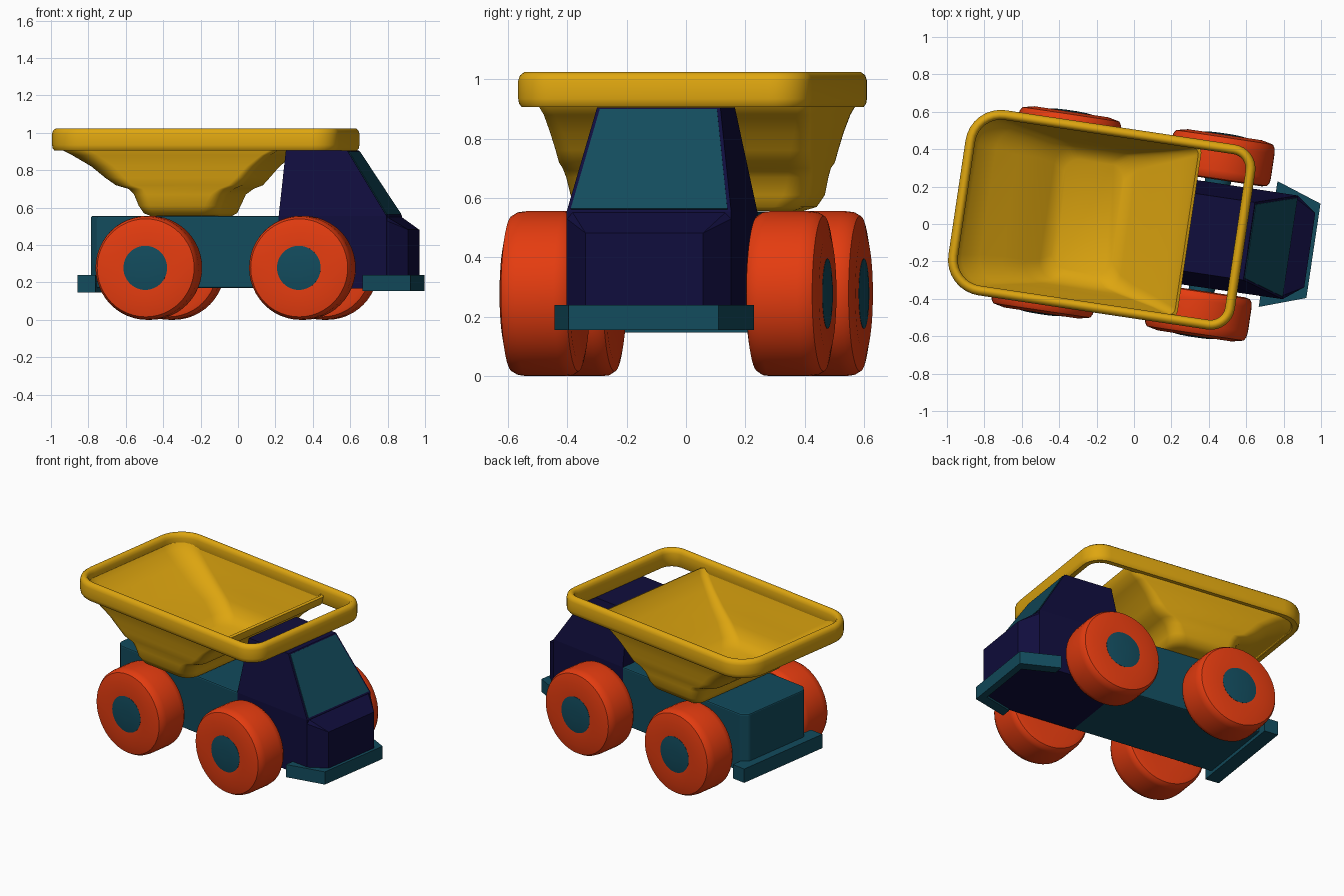
import bpy, bmesh, math
from mathutils import Matrix, Vector

if "Cube" in bpy.data.objects:
    bpy.data.objects.remove(bpy.data.objects["Cube"], do_unlink=True)

HEADING = math.radians(-8.5)


def material(name, rgb):
    m = bpy.data.materials.new(name)
    m.use_nodes = True
    m.diffuse_color = (*rgb, 1)
    m.node_tree.nodes["Principled BSDF"].inputs["Base Color"].default_value = (*rgb, 1)
    return m


yellow = material("yellow", (0.73, 0.38, 0.005))
orange = material("orange_red", (0.78, 0.045, 0.005))
teal = material("dark_teal", (0.006, 0.07, 0.108))
navy = material("navy", (0.005, 0.004, 0.046))


def finish(name, bm, mat, smooth=None, bevel=0):
    """Turn a bmesh into a named object, turned to the truck's heading."""
    bmesh.ops.recalc_face_normals(bm, faces=bm.faces)
    mesh = bpy.data.meshes.new(name)
    bm.to_mesh(mesh)
    bm.free()
    mesh.materials.append(mat)
    ob = bpy.data.objects.new(name, mesh)
    bpy.context.collection.objects.link(ob)
    ob.rotation_euler.z = HEADING
    if bevel:
        mod = ob.modifiers.new("soft_edges", "BEVEL")
        mod.width, mod.segments = bevel, 2
    if smooth:
        bpy.ops.object.select_all(action="DESELECT")
        ob.select_set(True)
        bpy.context.view_layer.objects.active = ob
        bpy.ops.object.shade_smooth_by_angle(angle=math.radians(smooth))
    return ob


def hull(name, points, mat, bevel=0):
    """Convex solid from half its points, mirrored across the centre line."""
    bm = bmesh.new()
    for x, y, z in points:
        for side in (1, -1):
            bm.verts.new((x, side * y, z))
    bmesh.ops.convex_hull(bm, input=bm.verts)
    bmesh.ops.dissolve_limit(bm, angle_limit=0.02, verts=bm.verts, edges=bm.edges)
    return finish(name, bm, mat, bevel=bevel)


def prism(name, outline, z0, z1, mat, bevel=0):
    """Extrude a flat outline upward."""
    bm = bmesh.new()
    base = bm.faces.new([bm.verts.new((x, y, z0)) for x, y in outline])
    top = bmesh.ops.extrude_face_region(bm, geom=[base])["geom"]
    verts = [v for v in top if isinstance(v, bmesh.types.BMVert)]
    bmesh.ops.translate(bm, verts=verts, vec=(0, 0, z1 - z0))
    return finish(name, bm, mat, bevel=bevel)


def rounded_ring(z, back, front, half, r_back, r_front, n=8):
    """Rounded rectangle with separate corner radii at back and front."""
    pts = []
    corners = ((front, 1, r_front, 0), (back, 1, r_back, 1),
               (back, -1, r_back, 2), (front, -1, r_front, 3))
    for x, side, r, quarter in corners:
        cx = x - r if x == front else x + r
        cy = side * (half - r)
        for i in range(n + 1):
            a = (quarter + i / n) * math.pi / 2
            pts.append((cx + r * math.cos(a), cy + r * math.sin(a), z))
    return pts


def loft(name, rings, mat, closed=False, smooth=50):
    bm = bmesh.new()
    rows = [[bm.verts.new(p) for p in ring] for ring in rings]
    count = len(rows[0])
    pairs = list(zip(rows, rows[1:])) + ([(rows[-1], rows[0])] if closed else [])
    for a, b in pairs:
        for i in range(count):
            j = (i + 1) % count
            bm.faces.new((a[i], a[j], b[j], b[i]))
    if not closed:
        bm.faces.new(rows[0])
        bm.faces.new(rows[-1])
    return finish(name, bm, mat, smooth)


def lathe(name, profile, centre, side, mat, steps=48):
    """Spin a (radius, distance) profile about the axle direction."""
    rings = []
    for r, d in profile:
        rings.append([(centre[0] + r * math.cos(t), side * d, centre[1] + r * math.sin(t))
                      for t in (2 * math.pi * i / steps for i in range(steps))])
    return loft(name, rings, mat, smooth=35)


# Chassis block with clipped rear corners
prism("chassis", [(-0.76, -0.24), (-0.72, -0.28), (0.4, -0.28),
                  (0.4, 0.28), (-0.72, 0.28), (-0.76, 0.24)], 0.17, 0.555, teal, 0.008)

# Cab and nose
sill, roof = Vector((0.845, 0.28, 0.555)), Vector((0.622, 0.21, 0.905))
hull("cab", [(0.262, 0.282, 0.168), (0.262, 0.282, 0.555), (0.29, 0.21, 0.905),
             tuple(roof), tuple(sill), (0.845, 0.28, 0.168)], navy)
hull("nose", [(0.8, 0.28, 0.168), (0.8, 0.28, 0.54), (0.845, 0.28, 0.168),
              (0.845, 0.28, 0.53), (0.835, 0.265, 0.557), (0.8, 0.265, 0.557),
              (0.95, 0.2, 0.168), (0.95, 0.2, 0.482)], navy)

# Windscreen plate lying on the sloping cab front
push = Vector((0.35, 0, 0.223)).normalized() * 0.004
glass = []
for t in (0.02, 0.98):
    p = sill.lerp(roof, t)
    p.y -= 0.012
    glass += [tuple(p - push), tuple(p + push)]
hull("windscreen", glass, teal)

# Bumpers
front_half = [(0.725, 0.27), (0.725, 0.34), (0.97, 0.255)]
inner_half = [(0.925, 0.2)]
outline = front_half + [(x, -y) for x, y in reversed(front_half)]
outline += [(x, -y) for x, y in inner_half] + inner_half
prism("front_bumper", outline, 0.155, 0.24, teal)
prism("rear_bumper", [(-0.815, -0.345), (-0.72, -0.345),
                      (-0.72, 0.345), (-0.815, 0.345)], 0.147, 0.24, teal)

# Wheels, hubs and axles
R = 0.278
tyre = [(0.1, 0.305), (0.235, 0.3), (0.262, 0.306), (0.275, 0.325), (R, 0.35),
        (R, 0.48), (0.274, 0.51), (0.262, 0.53), (0.2, 0.544), (0.118, 0.543)]
hub = [(0.118, 0.5), (0.118, 0.544), (0.08, 0.549), (0.03, 0.551)]
for end, x in (("front", 0.41), ("rear", -0.42)):
    for hand, side in (("left", 1), ("right", -1)):
        lathe(f"{end}_{hand}_wheel", tyre, (x, R), side, orange)
        lathe(f"{end}_{hand}_hub", hub, (x, R), side, teal)
    lathe(f"{end}_axle", [(0.07, -0.32), (0.07, 0.32)], (x, R), 1, teal)

# Dumper rim: a rounded band that loops over the cab
section = [(0.003, 0.918), (0, 0.935), (0, 0.995), (0.006, 1.013), (0.02, 1.024),
           (0.034, 1.024), (0.046, 1.014), (0.052, 0.995), (0.052, 0.918), (0.044, 0.906),
           (0.012, 0.906)]
loft("dumper_rim", [rounded_ring(z, -0.957 + d, 0.6 - d, 0.5 - d, 0.19 - d, 0.13 - d)
                    for d, z in section], yellow, closed=True)

# Dumper bowl: outside from the floor up, over the lip, then down the inside
outside = [(0.556, -0.43, -0.07, 0.34, 0.05), (0.57, -0.46, -0.05, 0.385, 0.06),
           (0.61, -0.485, -0.035, 0.41, 0.07), (0.67, -0.51, -0.01, 0.42, 0.08),
           (0.7, -0.54, 0.03, 0.425, 0.09), (0.72, -0.61, 0.08, 0.43, 0.1),
           (0.76, -0.67, 0.115, 0.435, 0.12), (0.82, -0.745, 0.165, 0.445, 0.14),
           (0.88, -0.85, 0.235, 0.455, 0.16), (0.91, -0.91, 0.285, 0.465, 0.17),
           (0.965, -0.92, 0.3, 0.465, 0.16)]
inside = [(0.972, -0.91, 0.285, 0.455, 0.15), (0.93, -0.885, 0.265, 0.445, 0.15),
          (0.87, -0.79, 0.205, 0.425, 0.14), (0.79, -0.67, 0.125, 0.405, 0.13),
          (0.72, -0.55, 0.04, 0.385, 0.11), (0.65, -0.47, -0.03, 0.36, 0.1),
          (0.61, -0.41, -0.09, 0.3, 0.08)]
loft("dumper_bowl", [rounded_ring(z, b, f, h, r, 0.04 + 0.15 * max(0, 0.9 - z))
                     for z, b, f, h, r in outside + inside], yellow, smooth=60)
